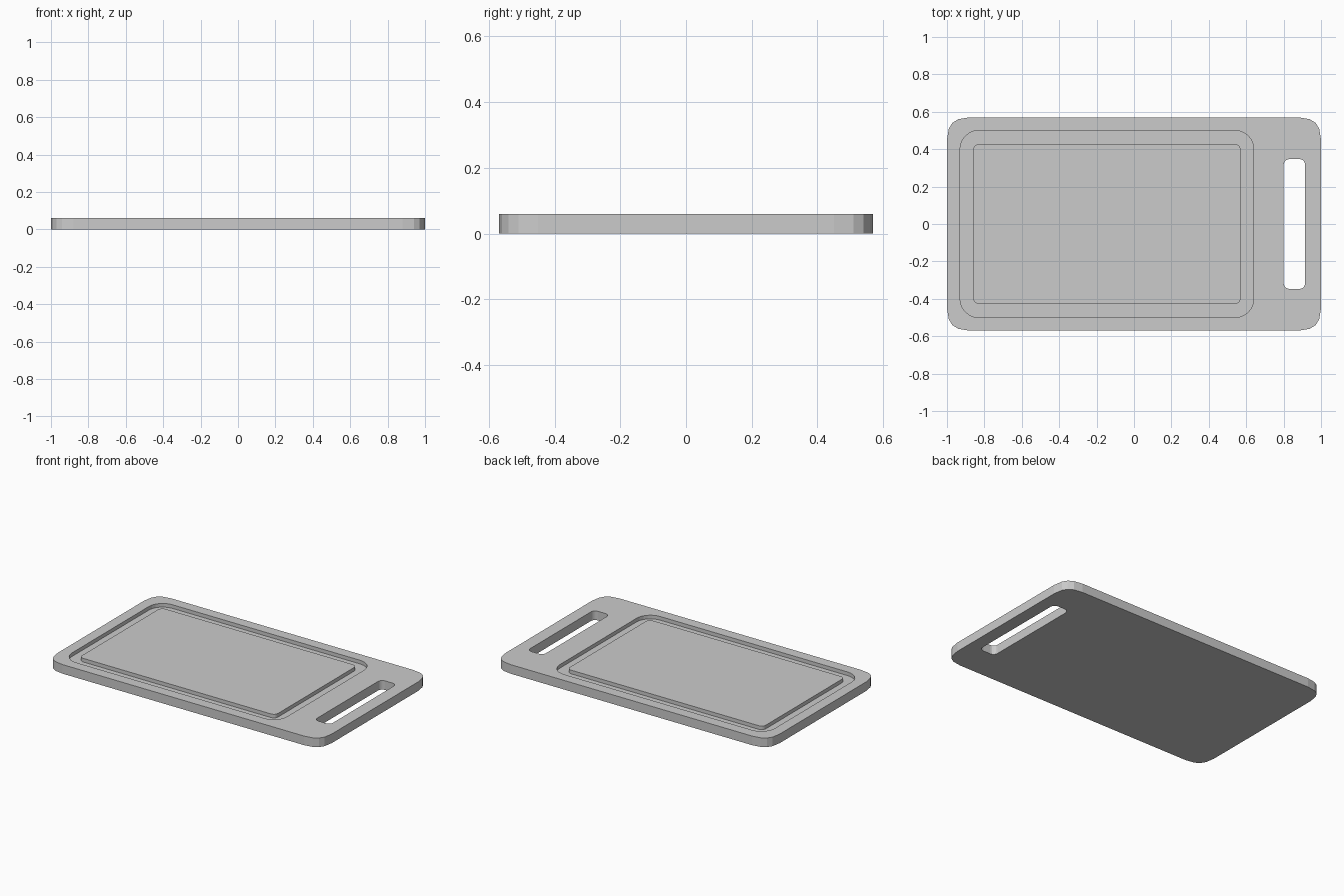
import bpy, bmesh
from math import sin, cos, pi

if "Cube" in bpy.data.objects:
    bpy.data.objects.remove(bpy.data.objects["Cube"])


def arc(r, n=4):
    """Corner insets (from the square corner) of a circular fillet."""
    return [(r * (1 - cos(a)), r * (1 - sin(a))) for a in (pi / 2 * i / n for i in range(n + 1))]


def plate(name, x0, x1, hy, z0, z1, corner):
    """Upright prism over a rectangle whose corners follow the inset profile."""
    pts = []
    for sx, sy in ((1, 1), (-1, 1), (-1, -1), (1, -1)):
        row = corner if sx * sy > 0 else corner[::-1]
        for dx, dy in row:
            pts.append(((x1 - dx) if sx > 0 else (x0 + dx), sy * (hy - dy)))
    bm = bmesh.new()
    base = bm.faces.new([bm.verts.new((x, y, z0)) for x, y in pts])
    top = bmesh.ops.extrude_face_region(bm, geom=[base])["geom"]
    bmesh.ops.translate(bm, vec=(0, 0, z1 - z0),
                        verts=[g for g in top if isinstance(g, bmesh.types.BMVert)])
    bmesh.ops.recalc_face_normals(bm, faces=bm.faces)
    me = bpy.data.meshes.new(name)
    bm.to_mesh(me)
    bm.free()
    ob = bpy.data.objects.new(name, me)
    bpy.context.collection.objects.link(ob)
    return ob


def cut(target, cutter):
    """Subtract the cutter, apply, and remove it."""
    mod = target.modifiers.new("cut", "BOOLEAN")
    mod.operation, mod.solver, mod.object = "DIFFERENCE", "EXACT", cutter
    bpy.context.view_layer.objects.active = target
    bpy.ops.object.modifier_apply(modifier=mod.name)
    bpy.data.objects.remove(cutter)


TOP, FLOOR = 0.06, 0.036

# Board slab with soft, slightly squarish corners
soft = [(0, 0.12), (0.01, 0.06), (0.029, 0.029), (0.06, 0.01), (0.12, 0)]
board = plate("cutting_board", -1, 1, 0.57, 0, TOP, soft)

# Handle slot through the right end
cut(board, plate("slot_cutter", 0.80, 0.915, 0.347, -0.1, 0.2, arc(0.03)))

# Juice groove: a ring cutter that leaves the centre flush with the rim
groove = plate("groove_cutter", -0.93, 0.64, 0.50, FLOOR, 0.2, arc(0.1, 6))
cut(groove, plate("centre_cutter", -0.86, 0.57, 0.427, -0.1, 0.3, arc(0.03)))
cut(board, groove)
